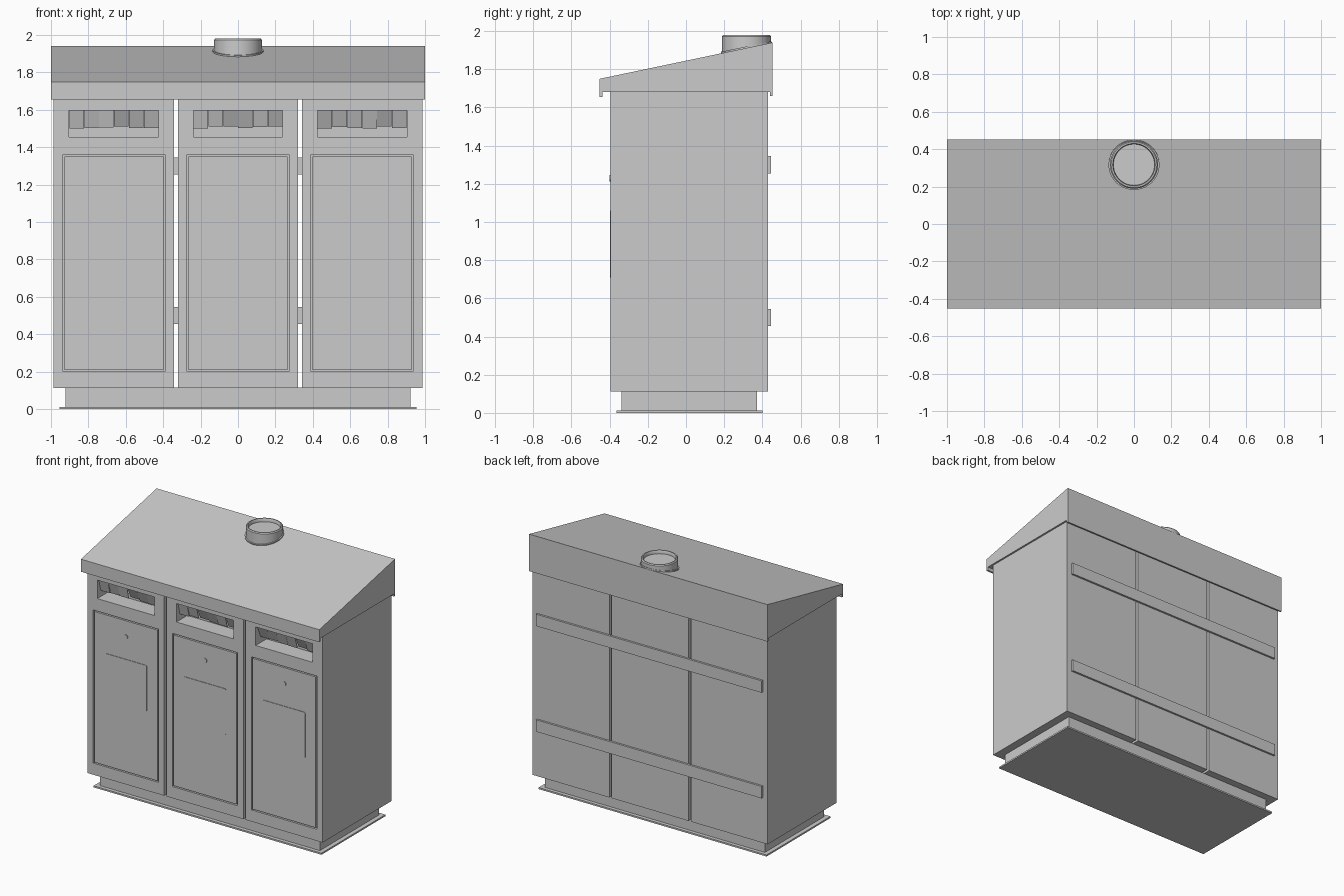
import bpy, bmesh, math, random
from mathutils import Matrix

if "Cube" in bpy.data.objects:
    bpy.data.objects.remove(bpy.data.objects["Cube"])

random.seed(4)


def finish(name, bm):
    bmesh.ops.recalc_face_normals(bm, faces=bm.faces)
    me = bpy.data.meshes.new(name)
    bm.to_mesh(me)
    bm.free()
    ob = bpy.data.objects.new(name, me)
    bpy.context.collection.objects.link(ob)
    return ob


def box(name, x0, x1, y0, y1, z0, z1):
    bm = bmesh.new()
    m = Matrix.Translation(((x0 + x1) / 2, (y0 + y1) / 2, (z0 + z1) / 2)) @ \
        Matrix.Diagonal((x1 - x0, y1 - y0, z1 - z0, 1))
    bmesh.ops.create_cube(bm, size=1, matrix=m)
    return finish(name, bm)


def prism(name, pts, vec):
    bm = bmesh.new()
    f = bm.faces.new([bm.verts.new(p) for p in pts])
    r = bmesh.ops.extrude_face_region(bm, geom=[f])
    vs = [v for v in r["geom"] if isinstance(v, bmesh.types.BMVert)]
    bmesh.ops.translate(bm, verts=vs, vec=vec)
    return finish(name, bm)


def cylinder(name, r, depth, matrix, seg=32):
    bm = bmesh.new()
    bmesh.ops.create_cone(bm, cap_ends=True, segments=seg, radius1=r,
                          radius2=r, depth=depth, matrix=matrix)
    return finish(name, bm)


def select(ob):
    bpy.ops.object.select_all(action='DESELECT')
    ob.select_set(True)
    bpy.context.view_layer.objects.active = ob


def smooth(ob):
    select(ob)
    bpy.ops.object.shade_smooth_by_angle(angle=math.radians(35))


def cut(ob, cutter):
    mod = ob.modifiers.new("cut", 'BOOLEAN')
    mod.operation = 'DIFFERENCE'
    mod.solver = 'EXACT'
    mod.object = cutter
    select(ob)
    bpy.ops.object.modifier_apply(modifier=mod.name)
    bpy.data.objects.remove(cutter)


def rounded_panel(name, cx, cz, w, h, r, y, t):
    pts = []
    for i, (sx, sz) in enumerate(((1, 1), (-1, 1), (-1, -1), (1, -1))):
        for k in range(5):
            a = math.pi / 2 * (i + k / 4)
            pts.append((cx + sx * (w / 2 - r) + r * math.cos(a), y,
                        cz + sz * (h / 2 - r) + r * math.sin(a)))
    return prism(name, pts, (0, -t, 0))


FRONT, BACK = -0.395, 0.43

# Base plate and recessed plinth
box("base_plate", -0.955, 0.955, -0.365, 0.40, 0, 0.012)
box("plinth", -0.922, 0.922, -0.337, 0.373, 0.01, 0.115)

# Three bin cabinets
for label, cx in (("left", -0.6635), ("middle", 0), ("right", 0.6635)):
    hw = 0.322
    body = box(label + "_cabinet", cx - hw, cx + hw, FRONT, BACK, 0.112, 1.69)
    cut(body, box("door_cutter", cx - 0.273, cx + 0.273, FRONT - 0.05, FRONT + 0.02, 0.2, 1.36))
    cut(body, box("slot_cutter", cx - 0.239, cx + 0.239, FRONT - 0.05, FRONT + 0.13, 1.455, 1.595))

    # Door set in the opening with a narrow gap
    box(label + "_door", cx - 0.264, cx + 0.264, FRONT, FRONT + 0.025, 0.209, 1.351)
    rounded_panel(label + "_door_plate", cx, 0.885, 0.355, 0.35, 0.012, FRONT + 0.001, 0.005)
    lock = cylinder(label + "_lock", 0.017, 0.012,
                    Matrix.Translation((cx, FRONT, 1.23)) @ Matrix.Rotation(math.pi / 2, 4, 'X'), 24)
    smooth(lock)

    # Row of hanging flaps in the deposit slot
    step = 0.478 / 6
    for i in range(6):
        x = cx - 0.239 + step * i
        back = random.uniform(0.02, 0.045)
        y, zb = FRONT + 0.015, random.uniform(1.5, 1.512)
        prism(f"{label}_flap_{i + 1}",
              [(x + 0.001, y, 1.597), (x + 0.001, y + 0.004, 1.597),
               (x + 0.001, y + back + 0.004, zb), (x + 0.001, y + back, zb)],
              (step - 0.002, 0, 0))

# Rails across the back
for label, z in (("lower", 0.455), ("upper", 1.255)):
    box(label + "_back_rail", -0.945, 0.945, BACK - 0.002, 0.445, z, z + 0.09)

# Sloping roof with front and back drip lips
profile = [(-0.453, 1.655), (-0.453, 1.75), (0.453, 1.94), (0.453, 1.66),
           (0.441, 1.66), (0.441, 1.68), (-0.438, 1.68), (-0.438, 1.655)]
prism("roof", [(-0.999, y, z) for y, z in profile], (1.998, 0, 0))

# Round roof port: lathed ring with a sunken floor
CY = 0.317
ring = [(0, 1.955), (0.110, 1.955), (0.110, 1.972), (0.114, 1.98),
        (0.122, 1.98), (0.128, 1.973), (0.128, 1.86)]
bm = bmesh.new()
vs = [bm.verts.new((r, 0, z)) for r, z in ring]
es = [bm.edges.new(p) for p in zip(vs, vs[1:])]
bmesh.ops.spin(bm, geom=vs + es, axis=(0, 0, 1), cent=(0, 0, 0),
               steps=48, angle=2 * math.pi, use_duplicate=False)
bmesh.ops.remove_doubles(bm, verts=bm.verts, dist=1e-5)
bmesh.ops.translate(bm, verts=bm.verts, vec=(0, CY, 0))
smooth(finish("roof_port", bm))

# Weld flange lying on the roof slope
slope = math.atan2(0.19, 0.906)
zc = 1.75 + (CY + 0.453) * 0.19 / 0.906
flange = cylinder("port_flange", 0.136, 0.016,
                  Matrix.Translation((0, CY, zc)) @ Matrix.Rotation(slope, 4, 'X'), 48)
smooth(flange)
